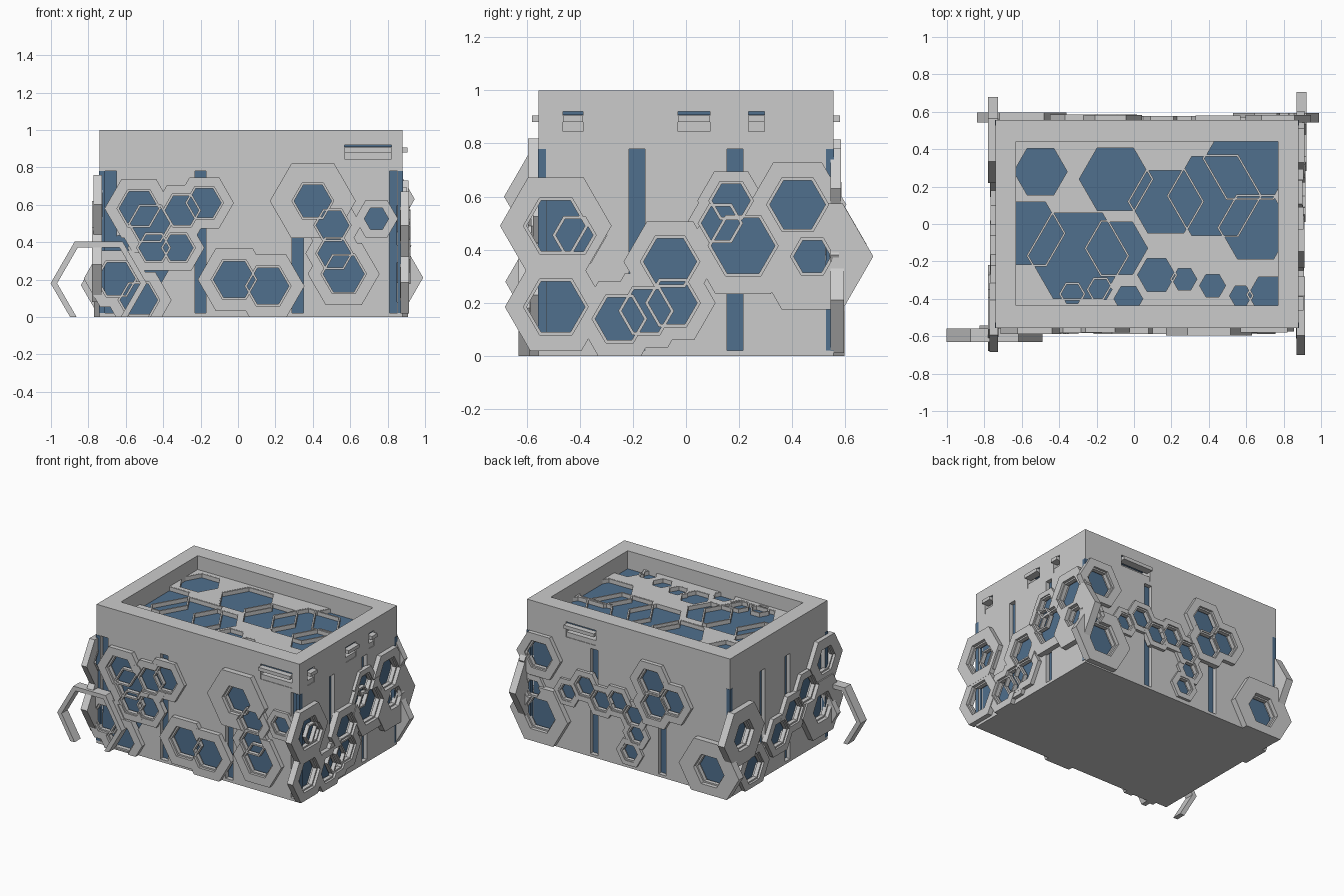
import bpy, bmesh, math, random

if "Cube" in bpy.data.objects:
    bpy.data.objects.remove(bpy.data.objects["Cube"])

X0, X1, Y, WALL = -0.74, 0.88, 0.555, 0.03
glass = bpy.data.materials.new("blue_glass")
glass.diffuse_color = (0.08, 0.16, 0.27, 1)
glass.use_nodes = True
glass.node_tree.nodes["Principled BSDF"].inputs["Base Color"].default_value = glass.diffuse_color

# Map face coordinates (along, up, outward) to the world
SIDES = {
    "front": lambda u, w, d: (u, -Y - d, w),
    "back": lambda u, w, d: (u, Y + d, w),
    "right": lambda u, w, d: (X1 + d, u, w),
    "left": lambda u, w, d: (X0 - d, u, w),
    "roof": lambda u, w, d: (u, w, 0.9 + d),
}


def finish(bm, name, mat=None):
    bmesh.ops.recalc_face_normals(bm, faces=bm.faces)
    me = bpy.data.meshes.new(name)
    bm.to_mesh(me)
    bm.free()
    ob = bpy.data.objects.new(name, me)
    bpy.context.collection.objects.link(ob)
    if mat:
        me.materials.append(mat)
    return ob


def box(bm, x0, x1, y0, y1, z0, z1):
    vs = bmesh.ops.create_cube(bm, size=1)["verts"]
    for v in vs:
        v.co = (x0 if v.co.x < 0 else x1, y0 if v.co.y < 0 else y1, z0 if v.co.z < 0 else z1)


def side_box(bm, side, u0, u1, w0, w1, d0, d1):
    a, b = SIDES[side](u0, w0, d0), SIDES[side](u1, w1, d1)
    box(bm, *[f(a[k], b[k]) for k in range(3) for f in (min, max)])


def clip(bm, co, no):
    bmesh.ops.bisect_plane(bm, geom=bm.verts[:] + bm.edges[:] + bm.faces[:], dist=1e-6,
                           plane_co=co, plane_no=no, clear_inner=True)
    rim = [e for e in bm.edges if e.is_boundary]
    if rim:
        bmesh.ops.holes_fill(bm, edges=rim, sides=0)


def hexagon(bm, side, u, w, r, d0, d1, inner=0):
    def loop(rad, d):
        return [bm.verts.new(SIDES[side](u + rad * math.cos(i * math.pi / 3),
                                         w + rad * math.sin(i * math.pi / 3), d)) for i in range(6)]
    a, b = loop(r, d0), loop(r, d1)
    walls = [(a, b)]
    if inner:
        c, e = loop(inner, d0), loop(inner, d1)
        walls += [(a, c), (b, e), (c, e)]
    else:
        bm.faces.new(a)
        bm.faces.new(b)
    for p, q in walls:
        for i in range(6):
            j = (i + 1) % 6
            bm.faces.new((p[i], p[j], q[j], q[i]))


def cut(ob, cutter):
    m = ob.modifiers.new("cut", 'BOOLEAN')
    m.operation, m.object, m.solver, m.use_self = 'DIFFERENCE', cutter, 'EXACT', True
    bpy.context.view_layer.objects.active = ob
    bpy.ops.object.modifier_apply(modifier=m.name)


def chain(u, w, du, dw, n, r, zig=0):
    """A row of equal windows stepping across a wall."""
    return [(u + du * i, w + dw * i + zig * (i % 2), r) for i in range(n)]


# Window clusters: along, up, opening radius (plate radius only if unusual)
HEX = {
    "front": chain(-.18, .61, -.12, -.04, 2, .09) + chain(-.53, .58, .06, -.08, 2, .105)
    + chain(-.32, .37, -.13, 0, 2, .08) + chain(-.65, .205, .12, -.115, 2, .1)
    + chain(-.02, .2, .18, -.035, 2, .112) + [(.4, .62, .1, .23)]
    + chain(.505, .49, .01, -.15, 2, .088) + [(.565, .23, .11), (.74, .525, .065)],
    "back": [(.77, .63, .1), (.76, .21, .12, .23), (-.6, .17, .11, .24)]
    + chain(.82, .38, -.27, .04, 2, .06) + chain(.41, .5, -.13, -.02, 4, .07, -.05)
    + chain(-.125, .67, -.025, -.16, 2, .095) + [(-.29, .57, .09)] + chain(0, .26, .05, -.14, 2, .06),
    "right": [(-.49, .49, .11, .21), (-.42, .455, .07), (-.49, .185, .11)]
    + chain(-.25, .14, .1, .03, 3, .092) + [(-.06, .355, .1)] + chain(.13, .5, .04, .085, 2, .072, .0)
    + [(.215, .415, .12), (.42, .57, .105), (.475, .375, .07, .23)],
    "left": chain(.32, .13, .13, .29, 2, .1) + chain(.02, .26, -.16, .1, 3, .09)
    + [(-.5, .6, .09, .185), (-.45, .28, .1, .23), (.45, .42, .1, .23)],
}
SLOTS = {"front": (-.2, .32, -.68, .84), "back": (.345, -.2), "right": (-.185, .185), "left": (-.1, .185)}

for side, spec in HEX.items():
    windows = [s if len(s) == 4 else (*s, 1.7 * s[2] + .005) for s in spec]
    # Wall panel
    u0, u1 = (X0, X1) if side in ("front", "back") else (-Y + WALL, Y - WALL)
    bm = bmesh.new()
    side_box(bm, side, u0, u1, 0, .79, -WALL, 0)
    wall = finish(bm, side + "_wall")
    # Overlapping hexagonal plates, trimmed at the ground
    bm = bmesh.new()
    for i, (u, w, r, R) in enumerate(windows):
        hexagon(bm, side, u, w, R, -.012, .018 + .022 * (R - .11) / .13 + .001 * (i % 4))
    clip(bm, (0, 0, 0), (0, 0, 1))
    plates = finish(bm, side + "_hex_plates")
    # Cutters for openings and tall slots
    bm = bmesh.new()
    for u, w, r, R in windows:
        hexagon(bm, side, u, w, r + .012, -.05, .1)
    holes = finish(bm, side + "_hole_cutter")
    bm = bmesh.new()
    for u in SLOTS[side]:
        side_box(bm, side, u - .03, u + .03, .02, .78, -.05, .05)
    if side == "front":
        hexagon(bm, side, -.55, .27, .19, -.05, .05)
    slots = finish(bm, side + "_slot_cutter")
    cut(wall, holes)
    cut(wall, slots)
    cut(plates, holes)
    for c in (holes, slots):
        bpy.data.objects.remove(c)
    # Thin window frames inside the openings
    bm = bmesh.new()
    for u, w, r, R in windows:
        hexagon(bm, side, u, w, r + .013, -.015, .014, r)
    clip(bm, (0, 0, 0), (0, 0, 1))
    finish(bm, side + "_window_frames")

# Glass core with corner strips, and floor
bm = bmesh.new()
box(bm, X0 + WALL, X1 - WALL, -Y + WALL, Y - WALL, .01, .79)
for x in (X0 + .013, X1 - .013):
    for y in (-Y + .013, Y - .013):
        box(bm, x - .015, x + .015, y - .015, y + .015, .02, .78)
finish(bm, "glass_core", glass)
bm = bmesh.new()
box(bm, X0, X1, -Y, Y, 0, .015)
finish(bm, "floor")

# Parapet with vent pockets
VENTS = [("front", .695, .25), ("back", .45, .24), ("right", -.425, .075), ("right", .03, .12), ("right", .265, .06)]
IX0, IX1, IY0, IY1 = -.63, .77, -.435, .44
bm = bmesh.new()
box(bm, X0, X1, -Y, Y, .79, 1)
parapet = finish(bm, "parapet")
bm = bmesh.new()
box(bm, IX0, IX1, IY0, IY1, .7, 1.1)
for side, u, w in VENTS:
    side_box(bm, side, u - w / 2, u + w / 2, .81, .92, -.08, .05)
cutter = finish(bm, "parapet_cutter")
cut(parapet, cutter)
bpy.data.objects.remove(cutter)
lips, sills, panes = bmesh.new(), bmesh.new(), bmesh.new()
for side, u, w in VENTS:
    side_box(lips, side, u - w / 2, u + w / 2, .88, .905, -.03, .025)
    side_box(sills, side, u - w / 2, u + w / 2, .80, .845, -.08, -.004)
    side_box(panes, side, u - w / 2, u + w / 2, .908, .921, -.08, -.01)
finish(lips, "vent_lips")
finish(sills, "vent_sills")
finish(panes, "vent_panes", glass)

# Roof: glass below, perforated plate, thin hexagonal frames
random.seed(4)
roof_hexes = [(-.1, .24, .2), (-.3, -.17, .27), (-.57, -.05, .2), (-.09, -.13, .17), (.17, .12, .2),
              (.43, .15, .25), (.62, .35, .25), (.65, -.02, .2), (-.5, .28, .15)]
roof_hexes += [(-.33 + .15 * i, -.34 + random.uniform(-.07, .08), random.uniform(.06, .12)) for i in range(8)]
bm = bmesh.new()
box(bm, IX0, IX1, IY0, IY1, .79, .87)
finish(bm, "roof_glass", glass)
bm = bmesh.new()
box(bm, IX0, IX1, IY0, IY1, .845, .9)
roof = finish(bm, "roof_plate")
bm, frames = bmesh.new(), bmesh.new()
for i, (u, w, r) in enumerate(roof_hexes):
    hexagon(bm, "roof", u, w, r, -.1, .1)
    hexagon(frames, "roof", u, w, r + .005, -.032, -.002 + .0005 * (i % 5), r - .007)
cutter = finish(bm, "roof_cutter")
cut(roof, cutter)
bpy.data.objects.remove(cutter)
for co, no in (((IX0, 0, 0), (1, 0, 0)), ((IX1, 0, 0), (-1, 0, 0)),
               ((0, IY0, 0), (0, 1, 0)), ((0, IY1, 0), (0, -1, 0))):
    clip(frames, co, no)
finish(frames, "roof_frames")

# Open hexagonal arch at the front left corner
bm = bmesh.new()
hexagon(bm, "front", -.745, .18, .257, .005, .075, .222)
clip(bm, (0, 0, 0), (0, 0, 1))
finish(bm, "corner_arch")
